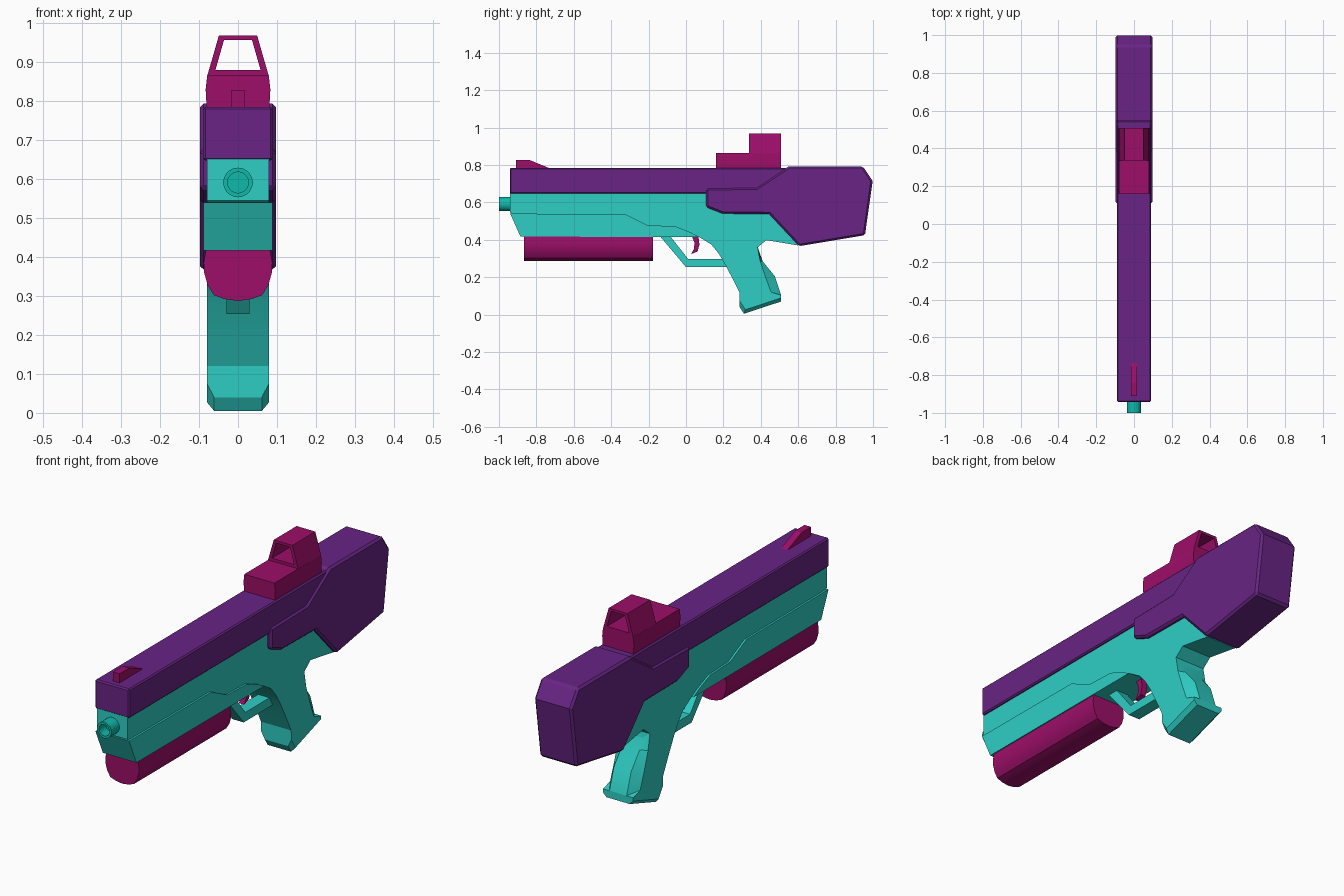
import bpy, bmesh, math

if "Cube" in bpy.data.objects:
    bpy.data.objects.remove(bpy.data.objects["Cube"])


def material(name, rgb):
    m = bpy.data.materials.new(name)
    lin = [((c / 255 + 0.055) / 1.055) ** 2.4 for c in rgb]
    m.diffuse_color = (*lin, 1)
    m.use_nodes = True
    m.node_tree.nodes["Principled BSDF"].inputs["Base Color"].default_value = m.diffuse_color
    return m


TEAL = material("teal", (46, 206, 196))
DEEP_TEAL = material("deep teal", (16, 184, 170))
PURPLE = material("purple", (104, 36, 132))
MAGENTA = material("magenta", (156, 14, 104))


def finish(name, bm, mat, smooth=0, bevel=0):
    bmesh.ops.recalc_face_normals(bm, faces=bm.faces[:])
    me = bpy.data.meshes.new(name)
    bm.to_mesh(me)
    bm.free()
    me.materials.append(mat)
    if smooth:
        me.shade_smooth()
        me.set_sharp_from_angle(angle=math.radians(smooth))
    ob = bpy.data.objects.new(name, me)
    bpy.context.collection.objects.link(ob)
    if bevel:
        mod = ob.modifiers.new("bevel", 'BEVEL')
        mod.width = bevel
        mod.segments = 1
        mod.limit_method = 'ANGLE'
        mod.angle_limit = math.radians(50)
    return ob


def loft(sections):
    """Skin a row of equal-length closed sections and cap both ends."""
    bm = bmesh.new()
    rows = [[bm.verts.new(p) for p in s] for s in sections]
    n = len(rows[0])
    for a, b in zip(rows, rows[1:]):
        for i in range(n):
            j = (i + 1) % n
            bm.faces.new((a[i], a[j], b[j], b[i]))
    bm.faces.new(rows[0])
    bm.faces.new(rows[-1])
    return bm


def side_profile(pts, half):
    """Side outline (y, z) extruded across x."""
    return loft([[(s * half, y, z) for y, z in pts] for s in (-1, 1)])


def front_profile(pts, y0, y1):
    """Front outline (x, z) extruded along y."""
    return loft([[(x, y, z) for x, z in pts] for y in (y0, y1)])


def tube(outer, inner, y0, y1):
    """Hollow front outline: outer and inner loops joined into a ring."""
    bm = bmesh.new()
    loops = [[bm.verts.new((x, y, z)) for x, z in pts]
             for pts, y in ((outer, y0), (outer, y1), (inner, y1), (inner, y0))]
    n = len(outer)
    for k in range(4):
        a, b = loops[k], loops[(k + 1) % 4]
        for i in range(n):
            j = (i + 1) % n
            bm.faces.new((a[i], a[j], b[j], b[i]))
    return bm


def mirror(half):
    """Complete a right-hand half outline with its left side."""
    return half + [(-x, z) for x, z in reversed(half) if x > 0]


def circle(r, z, n=20):
    return [(r * math.cos(2 * math.pi * i / n), z + r * math.sin(2 * math.pi * i / n))
            for i in range(n)]


# Receiver body and pistol grip in one outline
base_back, base_front = (0.508, 0.07), (0.31, 0.005)
body = side_profile([(-0.94, 0.66), (0.5, 0.66), (0.6, 0.42), (0.6, 0.37),
                     (0.43, 0.398), (0.383, 0.36), (0.397, 0.285), (0.425, 0.20),
                     (0.455, 0.12), (0.508, 0.105), base_back, base_front,
                     (0.287, 0.04), (0.285, 0.12), (0.245, 0.20), (0.20, 0.285),
                     (0.172, 0.33), (0.135, 0.375), (0.07, 0.415),
                     (-0.875, 0.425), (-0.93, 0.54), (-0.94, 0.545)], 0.079)
# Chamfer the side edges of the grip base
base_edges = [e for e in body.edges
              if abs(e.verts[0].co.x - e.verts[1].co.x) < 1e-4
              and max(v.co.z for v in e.verts) < 0.075]
bmesh.ops.bevel(body, geom=base_edges, offset=0.018, segments=1, affect='EDGES')
finish("receiver_and_grip", body, TEAL, smooth=25)

# Narrowed back of the grip
stations = [((0.383, 0.362), (0.38, 0.352)), ((0.397, 0.285), (0.41, 0.285)),
            ((0.425, 0.20), (0.475, 0.205)), ((0.455, 0.12), (0.508, 0.105))]
finish("grip_back", loft([[(-0.079, *s), (-0.045, *b), (0.045, *b), (0.079, *s)]
                          for s, b in stations]), TEAL, smooth=30)

# Wider lower panel with a stepped top edge
finish("lower_panel", side_profile([(-0.94, 0.54), (-0.325, 0.537), (-0.205, 0.478),
                                    (-0.055, 0.472), (0.03, 0.437), (0.07, 0.415),
                                    (-0.885, 0.417)], 0.088), TEAL)

# Upper shroud
finish("upper_shroud", side_profile([(-0.942, 0.647), (0.65, 0.647), (0.65, 0.785),
                                     (-0.942, 0.785)], 0.09), PURPLE, bevel=0.006)

# Shoulder stock with side arms reaching forward
finish("stock", side_profile([(0.107, 0.675), (0.38, 0.68), (0.55, 0.793), (0.945, 0.793),
                              (0.998, 0.715), (0.957, 0.425), (0.605, 0.366),
                              (0.445, 0.537), (0.195, 0.54), (0.107, 0.575)], 0.098),
       PURPLE, bevel=0.01)

# Muzzle
finish("muzzle", tube(circle(0.038, 0.591), circle(0.027, 0.591), -1.0, -0.93),
       DEEP_TEAL, smooth=35)
finish("muzzle_plug", front_profile(circle(0.03, 0.591), -0.95, -0.93), DEEP_TEAL)

# Rounded fore grip under the barrel
finish("fore_grip", front_profile(mirror([(0, 0.287), (0.035, 0.292), (0.062, 0.302),
                                          (0.078, 0.328), (0.087, 0.36), (0.088, 0.385),
                                          (0.081, 0.425)]), -0.866, -0.176),
       MAGENTA, smooth=35)

# Trigger guard and trigger
finish("trigger_guard", side_profile([(-0.14, 0.42), (0, 0.254), (0.23, 0.254),
                                      (0.23, 0.297), (0.012, 0.297), (-0.085, 0.42)], 0.03),
       TEAL)
finish("trigger", side_profile([(0.027, 0.43), (0.065, 0.43), (0.072, 0.375), (0.062, 0.338),
                                (0.027, 0.323), (0.043, 0.352), (0.045, 0.385)], 0.014),
       MAGENTA, smooth=40)

# Rear sight: solid base and hollow hood
finish("rear_sight_base", front_profile(mirror([(0.08, 0.775), (0.083, 0.83), (0.079, 0.865)]),
                                        0.16, 0.508), MAGENTA, smooth=20)
finish("rear_sight_hood", tube(mirror([(0.079, 0.864), (0.049, 0.968)]),
                               mirror([(0.058, 0.879), (0.036, 0.956)]), 0.337, 0.508),
       MAGENTA)

# Front sight blade
finish("front_sight", side_profile([(-0.91, 0.775), (-0.91, 0.828), (-0.84, 0.828),
                                    (-0.735, 0.785), (-0.735, 0.775)], 0.017), MAGENTA)
